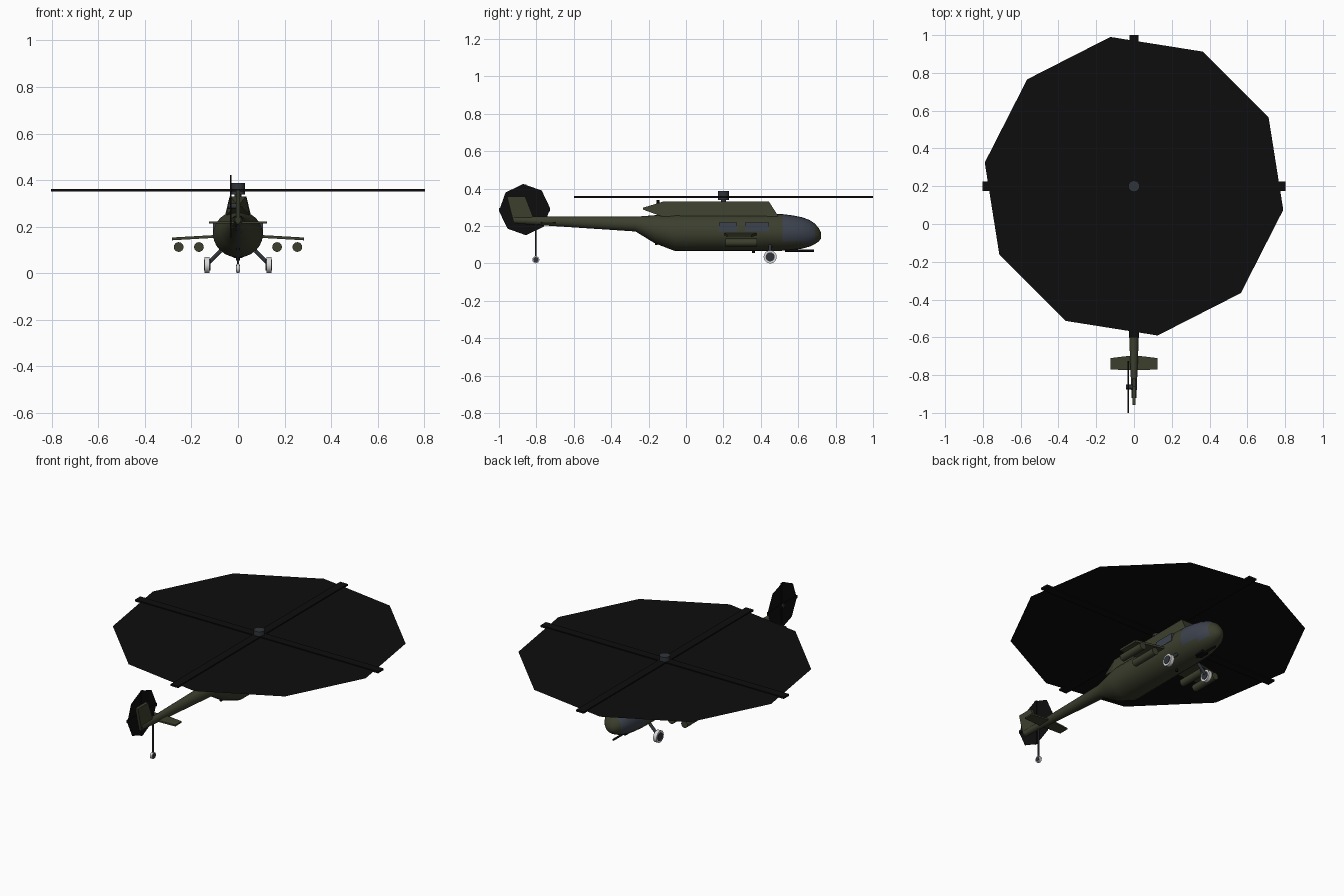
import bpy, bmesh, math
from mathutils import Vector, Matrix

if "Cube" in bpy.data.objects:
    bpy.data.objects.remove(bpy.data.objects["Cube"])


def mat(name, rgb):
    m = bpy.data.materials.new(name)
    m.diffuse_color = (*rgb, 1)
    m.use_nodes = True
    m.node_tree.nodes["Principled BSDF"].inputs["Base Color"].default_value = m.diffuse_color
    return m


GREEN = mat("olive green", (0.045, 0.05, 0.027))
GLASS = mat("blue grey glass", (0.045, 0.054, 0.075))
GREY = mat("dark grey", (0.03, 0.035, 0.042))
BLACK = mat("black", (0.004, 0.004, 0.004))
WHITE = mat("pale tyre", (0.7, 0.7, 0.7))


def make(name, bm, mats, smooth=False):
    bmesh.ops.recalc_face_normals(bm, faces=bm.faces)
    me = bpy.data.meshes.new(name)
    bm.to_mesh(me)
    bm.free()
    ob = bpy.data.objects.new(name, me)
    bpy.context.collection.objects.link(ob)
    for m in mats:
        me.materials.append(m)
    if smooth:
        bpy.ops.object.select_all(action='DESELECT')
        ob.select_set(True)
        bpy.context.view_layer.objects.active = ob
        bpy.ops.object.shade_smooth_by_angle(angle=math.radians(40))
    return ob


def loft(name, rings, mats, smooth=True, rule=None):
    bm = bmesh.new()
    rows = [[bm.verts.new(p) for p in r] for r in rings]
    n = len(rows[0])
    for a, b in zip(rows, rows[1:]):
        for i in range(n):
            j = (i + 1) % n
            bm.faces.new((a[i], a[j], b[j], b[i]))
    bm.faces.new(rows[0])
    bm.faces.new(rows[-1])
    if rule:
        for f in bm.faces:
            f.material_index = rule(f.calc_center_median())
    return make(name, bm, mats, smooth)


def box(name, c, s, m):
    bm = bmesh.new()
    bmesh.ops.create_cube(bm, size=1, matrix=Matrix.Translation(c) @ Matrix.Diagonal((*s, 1)))
    return make(name, bm, [m])


def rod(name, a, b, r, m, n=12, r2=None):
    a, b = Vector(a), Vector(b)
    d = b - a
    rot = d.to_track_quat('Z', 'Y').to_matrix().to_4x4()
    bm = bmesh.new()
    bmesh.ops.create_cone(bm, cap_ends=True, segments=n, radius1=r, radius2=r if r2 is None else r2,
                          depth=d.length, matrix=Matrix.Translation((a + b) / 2) @ rot)
    return make(name, bm, [m], True)


def disc(name, pts, m):
    bm = bmesh.new()
    bm.faces.new([bm.verts.new(p) for p in pts])
    return make(name, bm, [m])


# fuselage and tail boom: y, top, bottom, half width
SECTIONS = [(-0.92, .25, .214, .013), (-0.27, .25, .171, .038), (-0.165, .258, .107, .078),
            (-0.06, .267, .067, .107), (.42, .267, .067, .107), (.515, .264, .068, .104),
            (.57, .257, .072, .098), (.62, .247, .079, .088), (.66, .233, .09, .074),
            (.69, .212, .104, .056), (.71, .188, .118, .036), (.722, .165, .133, .016)]
N = 24
rings = [[(w * math.cos(2 * math.pi * i / N), y, (t + b) / 2 + (t - b) / 2 * math.sin(2 * math.pi * i / N))
          for i in range(N)] for y, t, b, w in SECTIONS]
loft("fuselage", rings, [GREEN, GLASS], rule=lambda c: int(.515 < c.y < .692 and c.z > .115))

# engine cowling, tapered towards the rear tip
cowl = [(-.23, .288, .298, .012, .008), (-.125, .25, .33, .05, .034),
        (.444, .25, .33, .055, .036), (.49, .245, .258, .055, .05)]
loft("engine_cowling", [[(-w, y, b), (w, y, b), (v, y, t), (-v, y, t)] for y, b, t, w, v in cowl],
     [GREEN], False)
rod("cowling_beacon", (0, -.15, .31), (0, -.15, .34), .007, BLACK)

# tail fin
fin = [(-.92, .212), (-.818, .25), (-.86, .358), (-.957, .358)]
loft("tail_fin", [[(x, y, z) for y, z in fin] for x in (-.009, .009)], [GREEN], False)

# main rotor
Z = .356
disc("main_rotor_disc", [(.8 * math.cos(math.radians(27 + 36 * k)), .2 + .8 * math.sin(math.radians(27 + 36 * k)), Z)
                         for k in range(10)], BLACK)
box("main_blades_across", (0, .2, Z), (1.606, .05, .011), BLACK)
box("main_blades_along", (0, .2, Z), (.05, 1.6, .011), BLACK)
rod("rotor_hub", (0, .2, .338), (0, .2, .388), .03, GREY, 16)
rod("rotor_mast", (0, .2, .3), (0, .2, .35), .014, GREY)

# tail rotor
TY, TZ, TX = -.863, .288, -.031
disc("tail_rotor_disc", [(TX, TY + .137 * math.cos(math.radians(3 + 45 * k)), TZ + .137 * math.sin(math.radians(3 + 45 * k)))
                         for k in range(8)], BLACK)
box("tail_blades_upright", (TX, TY, TZ), (.008, .018, .268), BLACK)
box("tail_blades_level", (TX, TY, TZ), (.008, .274, .018), BLACK)
rod("tail_rotor_hub", (-.042, TY, TZ), (0, TY, TZ), .012, GREY)

# tail wheel
rod("tail_strut", (0, -.803, .02), (0, -.803, .23), .005, GREY, 8)
rod("tail_wheel", (-.007, -.803, .02), (.007, -.803, .02), .019, WHITE, 16)
rod("tail_wheel_hub", (-.009, -.803, .02), (.009, -.803, .02), .014, GREY, 16)

# nose gun and belly sensor
rod("gun_barrel", (0, .53, .068), (0, .685, .068), .006, BLACK)
box("gun_mount", (0, .57, .075), (.04, .06, .02), BLACK)
rod("belly_antenna", (0, .36, .055), (0, .36, .075), .008, BLACK)
rod("boom_antenna", (0, -.16, .1), (0, -.16, .12), .007, BLACK)

for s, side in ((1, "right"), (-1, "left")):
    # stabiliser
    st = [(0, -.695, -.775), (.125, -.71, -.77)]
    loft(side + "_stabiliser", [[(s * x, f, .213), (s * x, b, .213), (s * x, b, .222), (s * x, f, .222)]
                                for x, f, b in st], [GREEN], False)
    # stub wing
    wing = [(.09, .38, .205, .158), (.283, .35, .22, .147)]
    loft(side + "_wing", [[(s * x, f, z - .006), (s * x, b, z - .006), (s * x, b, z + .006), (s * x, f, z + .006)]
                          for x, f, b, z in wing], [GREEN], False)
    # weapon pods
    for k, x in enumerate((.168, .255)):
        rod(f"{side}_pod_{k}", (s * x, .21, .112), (s * x, .38, .112), .021, GREEN, 16)
    # side windows
    for k, (a, b) in enumerate(((.177, .272), (.315, .445))):
        box(f"{side}_window_{k}", (s * .1, (a + b) / 2, .195), (.016, b - a, .046), GLASS)
    # main wheel: pale tyre, grey hub, angled strut
    rod(side + "_tyre", (s * .122, .45, .035), (s * .144, .45, .035), .035, WHITE, 20)
    rod(side + "_wheel_hub", (s * .119, .45, .035), (s * .147, .45, .035), .024, GREY, 20)
    rod(side + "_gear_strut", (s * .075, .45, .095), (s * .128, .45, .042), .009, GREY)
